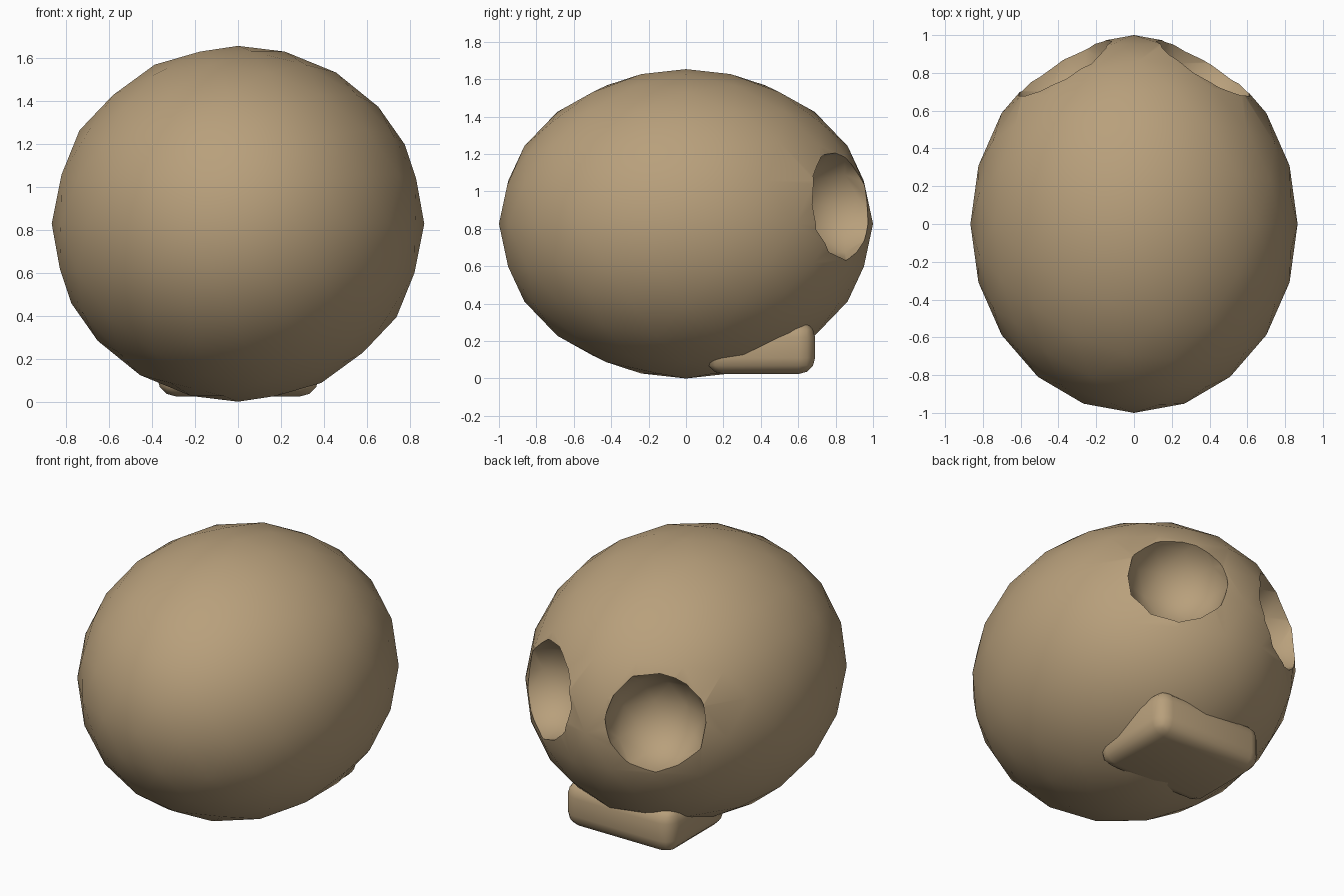
import bpy
import math

default = bpy.data.objects.get("Cube")
if default:
    bpy.data.objects.remove(default, do_unlink=True)

# Single bone colour
bone = bpy.data.materials.new("bone_tan")
bone.use_nodes = True
BONE = (0.48, 0.35, 0.20, 1.0)
bone.diffuse_color = BONE
bone.node_tree.nodes["Principled BSDF"].inputs["Base Color"].default_value = BONE


def finish(obj, name):
    """Name, colour and take the scale into the mesh."""
    obj.name = name
    obj.data.materials.clear()
    obj.data.materials.append(bone)
    bpy.ops.object.transform_apply(location=False, rotation=False, scale=True)
    return obj


def ball(name, location, radii, detail):
    bpy.ops.mesh.primitive_ico_sphere_add(subdivisions=detail, radius=1, location=location)
    obj = bpy.context.object
    obj.scale = radii
    return finish(obj, name)


def select_only(obj):
    bpy.ops.object.select_all(action='DESELECT')
    obj.select_set(True)
    bpy.context.view_layer.objects.active = obj


# Cranium: stretched ball
cranium = ball("cranium", (0, 0, 0.827), (0.866, 1.0, 0.827), 3)

# Eye sockets: round hollows cut at the back
for side, label in ((-1, "right"), (1, "left")):
    cutter = ball(label + "_socket_cutter", (side * 0.385, 0.85, 0.93), (0.3, 0.3, 0.3), 2)
    cutter.hide_render = True
    select_only(cranium)
    cut = cranium.modifiers.new(label + "_socket", 'BOOLEAN')
    cut.operation = 'DIFFERENCE'
    cut.solver = 'EXACT'
    cut.object = cutter
    bpy.ops.object.modifier_apply(modifier=cut.name)
    bpy.data.objects.remove(cutter, do_unlink=True)

select_only(cranium)
bpy.ops.object.shade_smooth_by_angle(angle=math.radians(50))

# Jaw: rounded block under the sockets
bpy.ops.mesh.primitive_cube_add(size=1, location=(0, 0.40, 0.165))
jaw = bpy.context.object
jaw.scale = (0.75, 0.58, 0.28)
finish(jaw, "upper_jaw")
bevel = jaw.modifiers.new("rounding", 'BEVEL')
bevel.width = 0.085
bevel.segments = 3
bpy.ops.object.modifier_apply(modifier=bevel.name)
bpy.ops.object.shade_smooth_by_angle(angle=math.radians(50))
